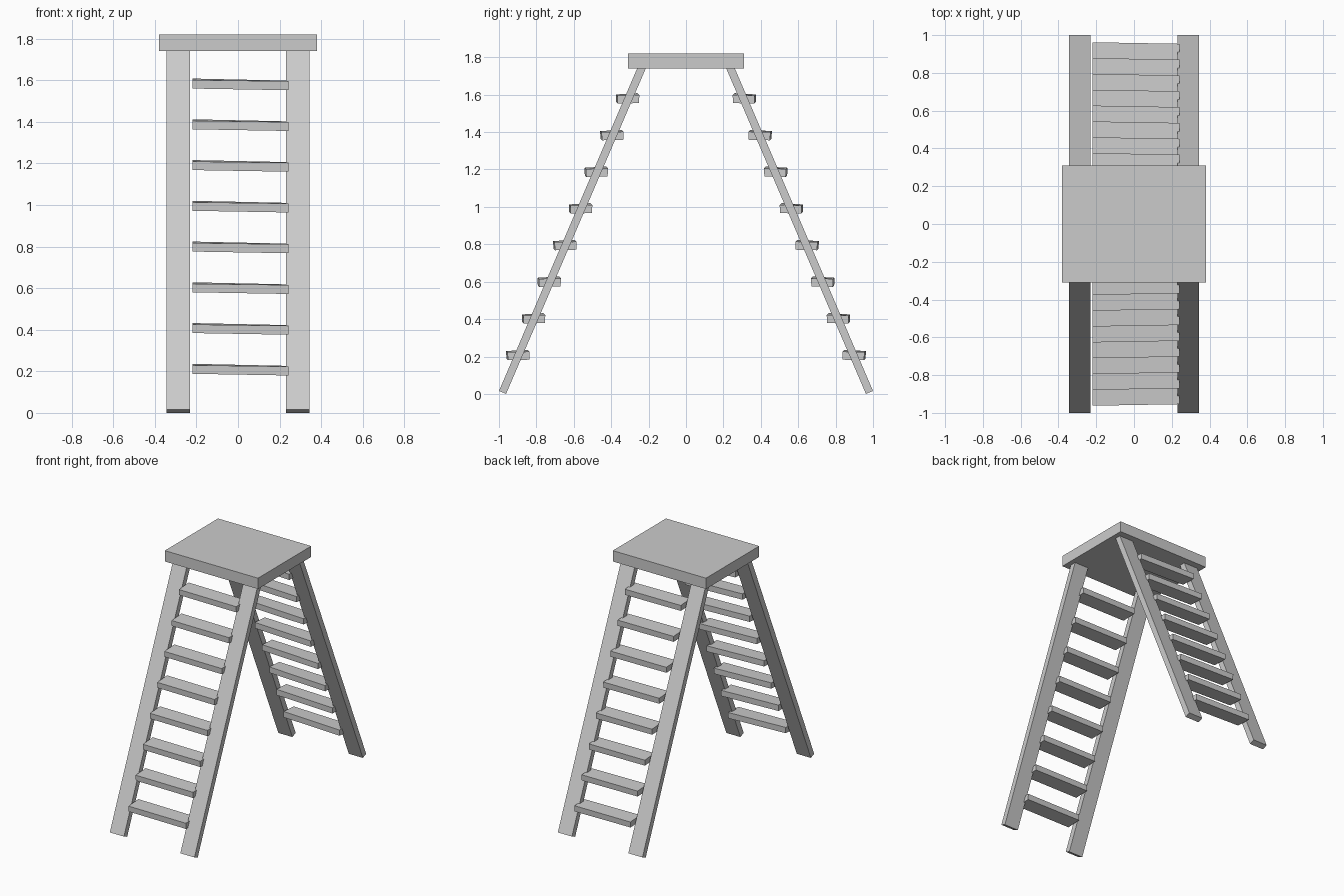
import bpy

if "Cube" in bpy.data.objects:
    bpy.data.objects.remove(bpy.data.objects["Cube"])

grey = bpy.data.materials.new("light grey")
grey.diffuse_color = (0.6, 0.6, 0.6, 1)
grey.use_nodes = True
grey.node_tree.nodes["Principled BSDF"].inputs["Base Color"].default_value = grey.diffuse_color


def mesh_object(name, verts, faces):
    mesh = bpy.data.meshes.new(name)
    mesh.from_pydata(verts, [], faces)
    mesh.materials.append(grey)
    obj = bpy.data.objects.new(name, mesh)
    bpy.context.collection.objects.link(obj)
    return obj


def prism(name, left, right, flip=1):
    """Solid between two matching four-point outlines of (x, y, z)."""
    verts = [(x, y * flip, z) for x, y, z in left + right]
    faces = [(0, 1, 2, 3), (7, 6, 5, 4)]
    faces += [(i, i + 4, (i + 1) % 4 + 4, (i + 1) % 4) for i in range(4)]
    if flip < 0:
        faces = [f[::-1] for f in faces]
    return mesh_object(name, verts, faces)


def extrude_x(name, outline, x0, x1, flip=1):
    return prism(name, [(x0, y, z) for y, z in outline],
                 [(x1, y, z) for y, z in outline], flip)


# Top platform
extrude_x("platform", [(-0.31, 1.74), (-0.31, 1.82), (0.31, 1.82), (0.31, 1.74)],
          -0.38, 0.38)

# Leaning rails, feet cut square to the slope
rail = [(-0.962, 0.0), (-1.0, 0.016), (-0.26, 1.743), (-0.214, 1.743)]

for side, flip in (("front", 1), ("back", -1)):
    extrude_x(side + "_rail_left", rail, -0.345, -0.23, flip)
    extrude_x(side + "_rail_right", rail, 0.23, 0.345, flip)

    # Eight slightly skewed steps, left end a little higher and further out
    for i in range(8):
        y, z = -0.898 + 0.0838 * i, 0.205 + 0.196 * i
        left = [(-0.22, y - 0.062, z - 0.017), (-0.22, y - 0.064, z + 0.024),
                (-0.22, y + 0.052, z + 0.031), (-0.22, y + 0.052, z - 0.012)]
        right = [(0.242, y - 0.054, z - 0.025), (0.242, y - 0.056, z + 0.018),
                 (0.242, y + 0.062, z + 0.021), (0.242, y + 0.060, z - 0.022)]
        prism(f"{side}_step_{i + 1}", left, right, flip)
